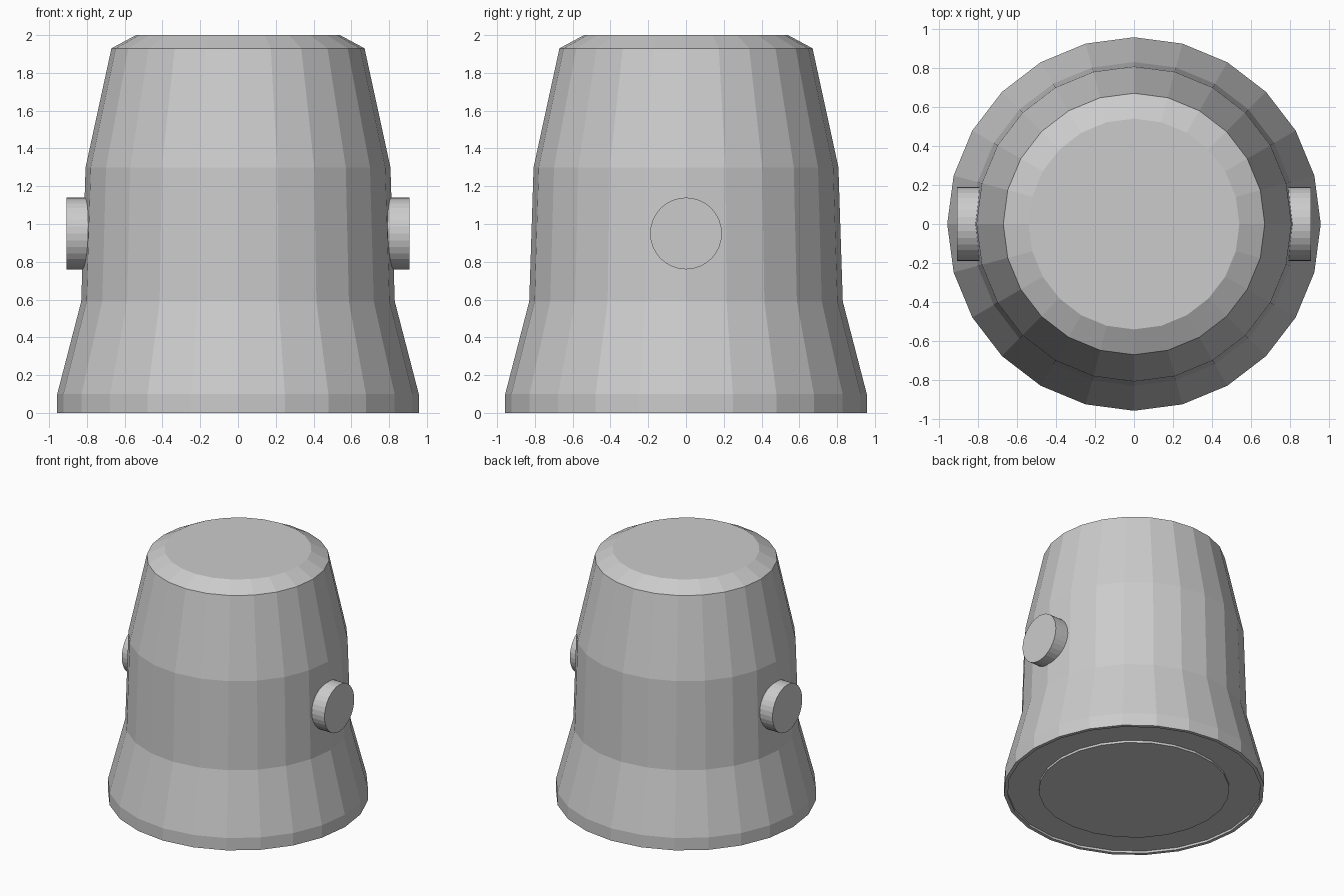
import bpy, bmesh, math

if "Cube" in bpy.data.objects:
    bpy.data.objects.remove(bpy.data.objects["Cube"])

SIDES = 24


def lathe(name, profile, sides):
    """Flat-faced solid of revolution about z; both profile ends are capped."""
    bm = bmesh.new()
    rings = []
    for r, z in profile:
        rings.append([bm.verts.new((r * math.cos(2 * math.pi * i / sides),
                                    r * math.sin(2 * math.pi * i / sides), z))
                      for i in range(sides)])
    for a, b in zip(rings, rings[1:]):
        for i in range(sides):
            j = (i + 1) % sides
            bm.faces.new((a[i], a[j], b[j], b[i]))
    bm.faces.new(rings[0])
    bm.faces.new(rings[-1])
    bmesh.ops.recalc_face_normals(bm, faces=bm.faces)
    mesh = bpy.data.meshes.new(name)
    bm.to_mesh(mesh)
    bm.free()
    obj = bpy.data.objects.new(name, mesh)
    bpy.context.collection.objects.link(obj)
    return obj


# Tapered body: raised foot disc, shallow groove, flared base, waist, chamfered top
lathe("body", [(0.70, 0.0), (0.70, 0.018), (0.93, 0.018), (0.93, 0.0),
               (0.957, 0.0), (0.957, 0.10), (0.83, 0.59), (0.807, 1.30),
               (0.67, 1.93), (0.54, 2.0)], SIDES)

# Round side knobs, partly sunk into the body
for side, label in ((1, "right"), (-1, "left")):
    knob = lathe(label + "_knob", [(0.19, 0.74), (0.19, 0.908)], 32)
    knob.rotation_euler = (0, side * math.pi / 2, 0)
    knob.location = (0, 0, 0.95)
